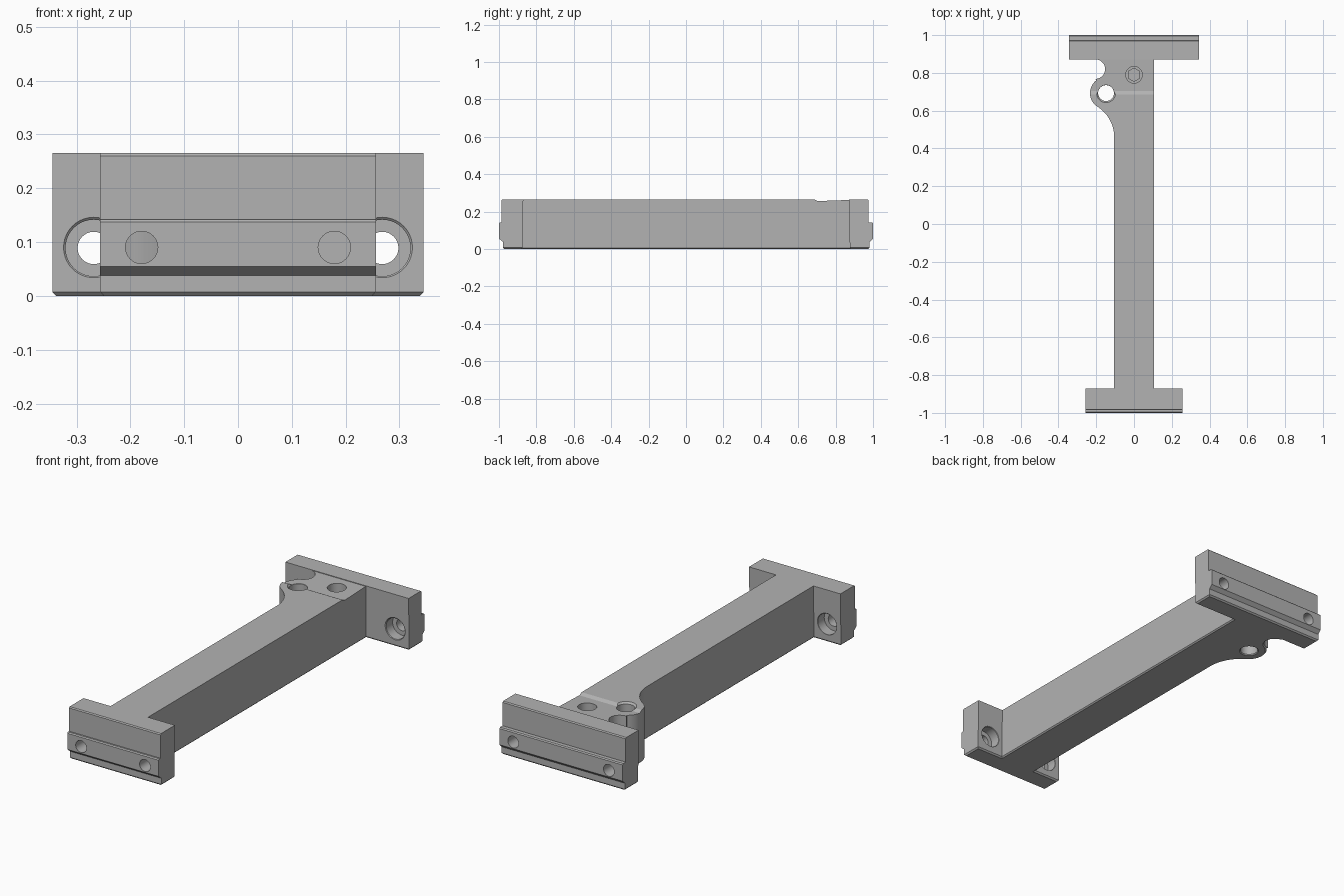
import bpy, bmesh, math
from mathutils import Matrix, Vector

if "Cube" in bpy.data.objects:
    bpy.data.objects.remove(bpy.data.objects["Cube"])

grey = bpy.data.materials.new("plain grey")
grey.use_nodes = True
grey.diffuse_color = (0.45, 0.45, 0.45, 1)
grey.node_tree.nodes["Principled BSDF"].inputs["Base Color"].default_value = grey.diffuse_color

TOP = 0.265
UP = Matrix.Identity(4)
ALONG_X = Matrix(((0, 0, 1, 0), (1, 0, 0, 0), (0, 1, 0, 0), (0, 0, 0, 1)))


def prism(name, outline, low, high, frame=UP, bevel=0.0):
    """Extrude an outline along the frame's third axis; optionally chamfer the underside."""
    bm = bmesh.new()
    face = bm.faces.new([bm.verts.new((u, v, low)) for u, v in outline])
    new = bmesh.ops.extrude_face_region(bm, geom=[face])["geom"]
    moved = [g for g in new if isinstance(g, bmesh.types.BMVert)]
    bmesh.ops.translate(bm, verts=moved, vec=(0, 0, high - low))
    bm.transform(frame)
    bmesh.ops.recalc_face_normals(bm, faces=bm.faces)
    if bevel:
        under = [e for e in bm.edges if all(abs(v.co.z) < 1e-5 for v in e.verts)]
        bmesh.ops.bevel(bm, geom=under, offset=bevel, segments=1, affect='EDGES')
    return finish(name, bm)


def finish(name, bm):
    mesh = bpy.data.meshes.new(name)
    bm.to_mesh(mesh)
    bm.free()
    mesh.materials.append(grey)
    obj = bpy.data.objects.new(name, mesh)
    bpy.context.collection.objects.link(obj)
    return obj


def bore(profile, place, direction, sides=40):
    """Stepped round cutter from (radius, depth) pairs."""
    bm = bmesh.new()
    rings = []
    turn = Vector((0, 0, 1)).rotation_difference(Vector(direction)).to_matrix()
    for radius, depth in profile:
        ring = []
        for i in range(sides):
            a = math.tau * i / sides
            p = turn @ Vector((radius * math.cos(a), radius * math.sin(a), depth))
            ring.append(bm.verts.new(p + Vector(place)))
        rings.append(ring)
    for a, b in zip(rings, rings[1:]):
        for i in range(sides):
            j = (i + 1) % sides
            bm.faces.new((a[i], a[j], b[j], b[i]))
    bm.faces.new(rings[0])
    bm.faces.new(rings[-1])
    bmesh.ops.recalc_face_normals(bm, faces=bm.faces)
    return finish("bore_cutter", bm)


def combine(body, other, operation):
    mod = body.modifiers.new("join", 'BOOLEAN')
    mod.operation, mod.solver, mod.object = operation, 'EXACT', other
    bpy.context.view_layer.objects.active = body
    bpy.ops.object.modifier_apply(modifier=mod.name)
    bpy.data.objects.remove(other)


def arc(cx, cy, r, start, end, steps=14):
    return [(cx + r * math.cos(math.radians(start + (end - start) * i / steps)),
             cy + r * math.sin(math.radians(start + (end - start) * i / steps)))
            for i in range(steps + 1)]


# Arm with the rounded side ear and the scoop beside the back flange
outline = [(-0.105, -0.92), (0.105, -0.92), (0.105, 0.93), (-0.205, 0.93)]
outline += arc(-0.205, 0.82, 0.052, 90, -90)
outline += arc(-0.148, 0.693, 0.085, 128, 238, 20)
outline += arc(-0.296, 0.46, 0.191, 57, 0)
body = prism("cross_arm", outline, 0, TOP, bevel=0.006)

# Shallow sloping relief on the arm top
relief = prism("relief_cutter", [(0.685, TOP + 0.02), (0.685, TOP), (0.703, 0.256),
                                 (0.872, 0.262), (0.872, TOP + 0.02)], -0.4, 0.4, ALONG_X)
combine(body, relief, 'DIFFERENCE')


def flange(name, half, inner, upper, lower, rail, side):
    """End plate in side profile, with its long clamping rail."""
    profile = [(inner + 0.004, 0), (lower, 0), (lower, 0.038), (rail, 0.055), (rail, 0.137),
               (rail - 0.005, 0.142), (upper, 0.142), (upper, TOP - 0.005),
               (upper - 0.005, TOP), (inner, TOP)]
    return prism(name, [(side * y, z) for y, z in profile], -half, half, ALONG_X, 0.007)


combine(body, flange("front_flange", 0.256, 0.87, 0.986, 0.979, 1.0, -1), 'UNION')
combine(body, flange("back_flange", 0.345, 0.872, 0.975, 0.982, 1.0, 1), 'UNION')

# Counterbored screw holes through both flanges
screw = [(0.07, -0.012), (0.0525, 0.004), (0.0525, 0.055), (0.03, 0.055), (0.03, 0.2)]
for x in (-1, 1):
    combine(body, bore(screw, (x * 0.179, -0.87, 0.09), (0, -1, 0)), 'DIFFERENCE')
    combine(body, bore(screw, (x * 0.268, 0.874, 0.089), (0, 1, 0)), 'DIFFERENCE')

# Ear hole right through, and blind hole with a six-sided pocket
ear = [(0.05, -0.005), (0.042, 0.005), (0.042, 0.256), (0.055, 0.27)]
combine(body, bore(ear, (-0.148, 0.693, 0), (0, 0, 1)), 'DIFFERENCE')
combine(body, bore([(0.044, 0), (0.044, 0.14)], (0, 0.79, 0.3), (0, 0, -1)), 'DIFFERENCE')
combine(body, bore([(0.035, 0), (0.035, 0.1)], (0, 0.79, 0.2), (0, 0, -1), 6), 'DIFFERENCE')

body.select_set(True)
bpy.context.view_layer.objects.active = body
bpy.ops.object.shade_smooth_by_angle(angle=math.radians(25))
